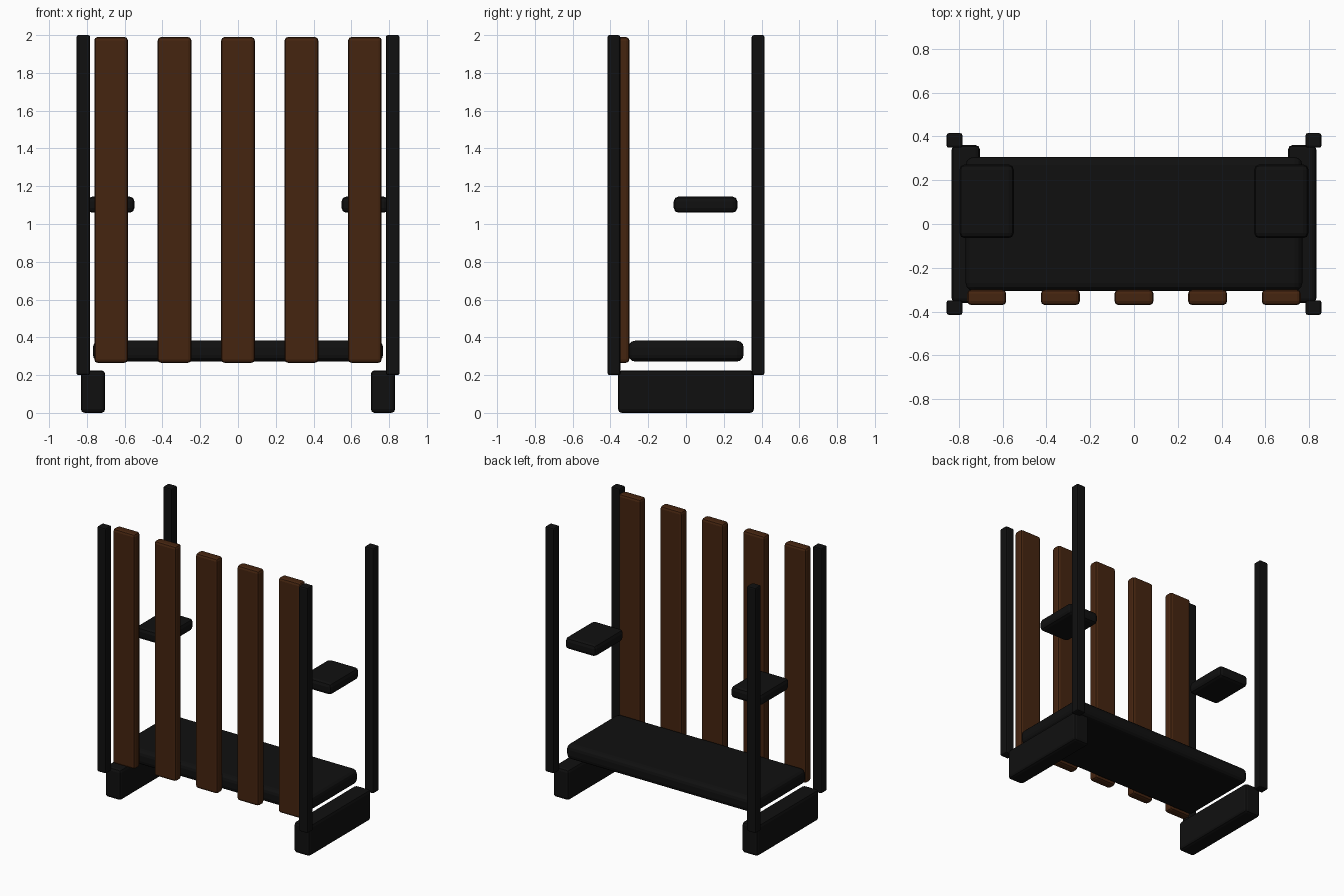
import bpy

if "Cube" in bpy.data.objects:
    bpy.data.objects.remove(bpy.data.objects["Cube"], do_unlink=True)


def make_material(name, rgb):
    mat = bpy.data.materials.new(name)
    mat.use_nodes = True
    colour = (*rgb, 1.0)
    mat.diffuse_color = colour
    node = next(n for n in mat.node_tree.nodes if n.type == "BSDF_PRINCIPLED")
    node.inputs["Base Color"].default_value = colour
    return mat


black = make_material("black paint", (0.005, 0.005, 0.005))
brown = make_material("brown wood", (0.06, 0.018, 0.005))


def box(name, low, high, mat, bevel, segments=2):
    """Bevelled box spanning two opposite corners."""
    centre = [(a + b) / 2 for a, b in zip(low, high)]
    bpy.ops.mesh.primitive_cube_add(size=1, location=centre)
    obj = bpy.context.object
    obj.name = name
    obj.scale = [b - a for a, b in zip(low, high)]
    bpy.ops.object.transform_apply(location=False, rotation=False, scale=True)
    obj.data.materials.append(mat)
    mod = obj.modifiers.new("rounded edges", "BEVEL")
    mod.width = bevel
    mod.segments = segments
    return obj


def side_box(name, x_in, x_out, y, z, bevel):
    """The same box on the left (+x) and right (-x) sides."""
    box("left_" + name, (x_in, y[0], z[0]), (x_out, y[1], z[1]), black, bevel)
    box("right_" + name, (-x_out, y[0], z[0]), (-x_in, y[1], z[1]), black, bevel)


# Corner posts
side_box("front_post", 0.783, 0.855, (-0.415, -0.348), (0.2, 2.0), 0.01)
side_box("back_post", 0.783, 0.855, (0.348, 0.415), (0.2, 2.0), 0.01)

# Base runners
side_box("foot", 0.703, 0.832, (-0.36, 0.36), (0.0, 0.225), 0.02)

# Armrests
side_box("armrest", 0.548, 0.797, (-0.065, 0.272), (1.06, 1.145), 0.025)

# Seat
box("seat", (-0.768, -0.305, 0.272), (0.768, 0.305, 0.382), black, 0.035, 3)

# Upright slats
for i in range(5):
    x = (i - 2) * 0.336
    box(f"slat_{i + 1}", (x - 0.089, -0.37, 0.265), (x + 0.089, -0.3, 1.99), brown, 0.018)
